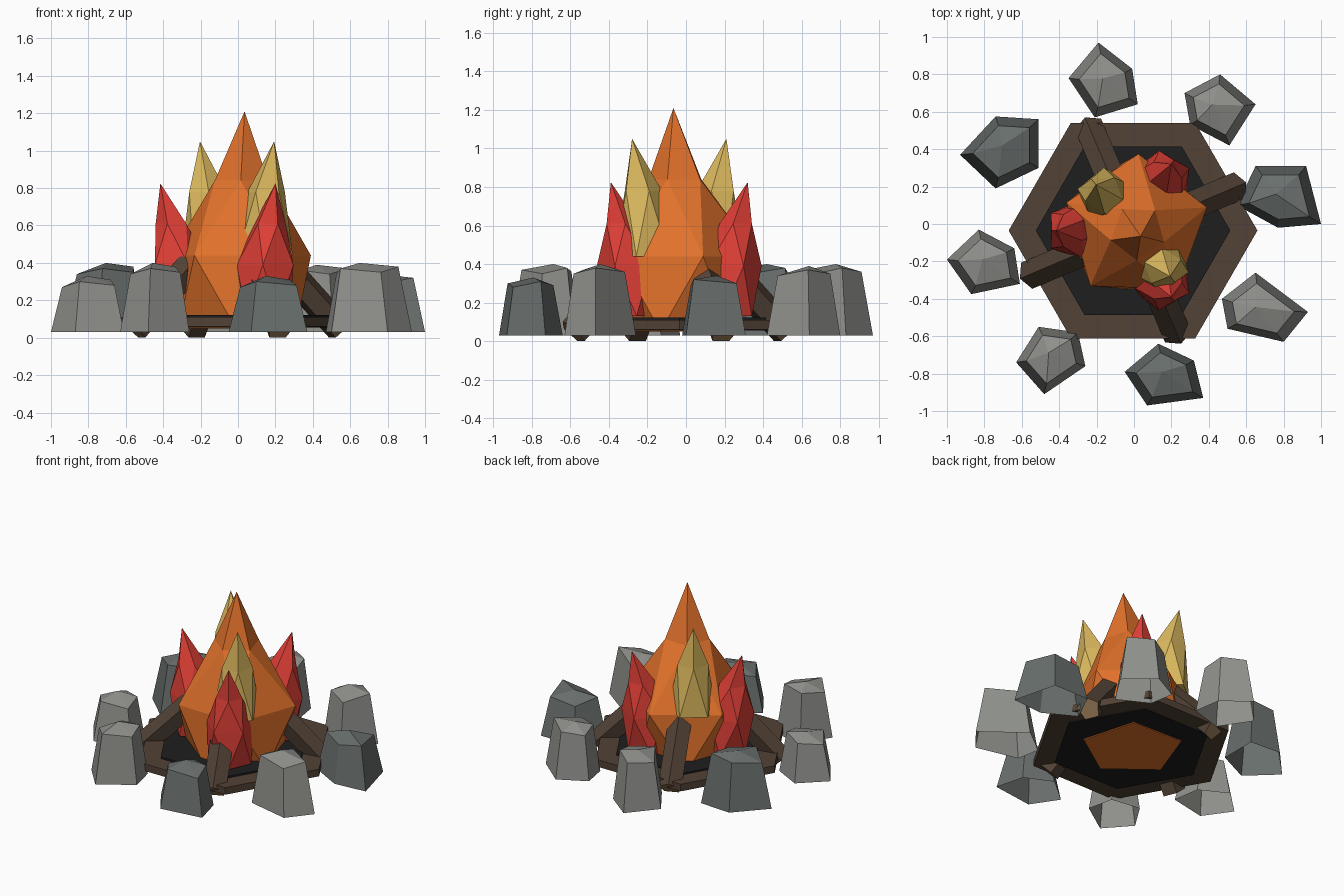
import bpy, bmesh, math
from mathutils import Vector

if "Cube" in bpy.data.objects:
    bpy.data.objects.remove(bpy.data.objects["Cube"])


def material(name, rgb):
    m = bpy.data.materials.new(name)
    m.diffuse_color = (*rgb, 1)
    m.use_nodes = True
    m.node_tree.nodes["Principled BSDF"].inputs["Base Color"].default_value = m.diffuse_color
    return m


STONE = material("grey stone", (0.275, 0.28, 0.26))
DARK = material("dark grey stone", (0.14, 0.158, 0.152))
WOOD = material("brown wood", (0.085, 0.055, 0.037))
CUT = material("tan cut wood", (0.33, 0.205, 0.10))
ASH = material("black ash", (0.013, 0.013, 0.013))
ORANGE = material("orange flame", (0.77, 0.17, 0.025))
RED = material("red flame", (0.74, 0.05, 0.037))
YELLOW = material("yellow flame", (0.72, 0.49, 0.115))

CX, CY = -0.005, -0.035  # middle of the fire


def polar(r, a, z):
    return Vector((CX + r * math.cos(a), CY + r * math.sin(a), z))


def loft(name, rings, mat, apex=None, twist=False, bottom=True):
    """Stack point rings, close the bottom if asked, cap the top flat or to an apex."""
    bm = bmesh.new()
    vr = [[bm.verts.new(p) for p in ring] for ring in rings]
    n = len(vr[0])
    if bottom:
        bm.faces.new(vr[0][::-1])
    for a, b in zip(vr, vr[1:]):
        for k in range(n):
            j = (k + 1) % n
            if twist:
                bm.faces.new((a[k], a[j], b[k]))
                bm.faces.new((a[j], b[j], b[k]))
            else:
                bm.faces.new((a[k], a[j], b[j], b[k]))
    if apex is None:
        bm.faces.new(vr[-1])
    else:
        tip = bm.verts.new(apex)
        for k in range(n):
            bm.faces.new((vr[-1][k], vr[-1][(k + 1) % n], tip))
    bmesh.ops.recalc_face_normals(bm, faces=bm.faces)
    me = bpy.data.meshes.new(name)
    bm.to_mesh(me)
    bm.free()
    me.materials.append(mat)
    ob = bpy.data.objects.new(name, me)
    bpy.context.collection.objects.link(ob)
    return ob


def flame(name, levels, start, apex, mat):
    """levels: (x, y, z, radius); each ring turns half a side past the last."""
    rings = []
    for i, (x, y, z, r) in enumerate(levels):
        rings.append([(x + r * math.cos(start + math.radians(36 * i + 72 * k)),
                       y + r * math.sin(start + math.radians(36 * i + 72 * k)), z)
                      for k in range(5)])
    loft(name, rings, mat, apex, twist=True)


def hexagon(r, z):
    return [polar(r, math.radians(60 * k), z) for k in range(6)]


# Hexagonal hearth: wooden rim and ash bed
loft("hearth_rim", [hexagon(0.665, 0.06), hexagon(0.665, 0.11)], WOOD)
loft("ash_bed", [hexagon(0.52, 0.055), hexagon(0.52, 0.122)], ASH)

# Main flame
flame("main_flame",
      [(0.0, -0.02, 0.05, 0.33), (0.01, -0.02, 0.44, 0.395), (0.02, -0.045, 0.84, 0.15)],
      math.radians(-92), (0.035, -0.065, 1.21), ORANGE)

# Three outer red flames, flat side outward at the widest point
for i, deg in enumerate((60, 180, 300)):
    a = math.radians(deg)
    levels = [(*polar(0.29, a, 0.13), 0.145), (*polar(0.31, a, 0.39), 0.16),
              (*polar(0.345, a, 0.61), 0.09)]
    flame(f"red_flame_{i + 1}", levels, a, polar(0.41, a, 0.825), RED)

# Two tall yellow flames growing out of the main flame
for i, deg in enumerate((129, 309)):
    a = math.radians(deg)
    levels = [(*polar(0.235, a, 0.44), 0.155), (*polar(0.25, a, 0.78), 0.105)]
    flame(f"yellow_flame_{i + 1}", levels, a + math.radians(36),
          polar(0.315, a, 1.05), YELLOW)

# Four five-sided logs leaning into the fire, with pale cut ends
for i in range(4):
    a = math.radians(23 + 90 * i)
    low, high = polar(0.60, a, 0.046), polar(0.27, a, 0.385)
    d = (high - low).normalized()
    side = Vector((-math.sin(a), math.cos(a), 0))
    up = d.cross(side)
    if up.z < 0:
        up = -up
    rings = [[p + 0.08 * (math.cos(t) * up + math.sin(t) * side)
              for t in (math.radians(72 * k) for k in range(5))]
             for p in (low, high)]
    log = loft(f"log_{i + 1}", rings, WOOD)
    log.data.materials.append(CUT)
    for f in log.data.polygons:
        if abs(f.normal.dot(d)) > 0.9:
            f.material_index = 1


# Ring of stones: five-sided footprint, open below, tapered to a low peak
def stone(name, mat, top, *foot):
    c = sum((Vector(p) for p in foot), Vector((0, 0))) / len(foot)
    base = [(x, y, 0.03) for x, y in foot]
    rim = []
    for k, p in enumerate(foot):
        q = c + (Vector(p) - c) * 0.72
        rim.append((q.x, q.y, top - (0.04, 0.02, 0.05, 0.03, 0.06)[k]))
    loft(name, [base, rim], mat, (c.x - 0.02, c.y + 0.02, top), bottom=False)


stone("stone_back", STONE, 0.40, (-.19, .97), (-.01, .83), (.02, .64), (-.21, .57), (-.35, .78))
stone("stone_back_right", STONE, 0.39, (.46, .80), (.65, .64), (.51, .42), (.30, .53), (.27, .70))
stone("stone_right", DARK, 0.34, (.92, .31), (1.0, 0), (.77, -.02), (.55, .10), (.65, .31))
stone("stone_front_right", STONE, 0.40, (.65, -.26), (.93, -.47), (.80, -.63), (.50, -.56), (.47, -.40))
stone("stone_front", DARK, 0.33, (.13, -.64), (.32, -.73), (.37, -.93), (.07, -.97), (-.05, -.79))
stone("stone_front_left", STONE, 0.40, (-.51, -.55), (-.30, -.58), (-.26, -.76), (-.48, -.91), (-.63, -.74))
stone("stone_left", STONE, 0.33, (-.83, -.03), (-.64, -.13), (-.61, -.32), (-.87, -.375), (-1.0, -.19))
stone("stone_back_left", DARK, 0.40, (-.74, .575), (-.51, .56), (-.51, .30), (-.74, .19), (-.93, .37))
